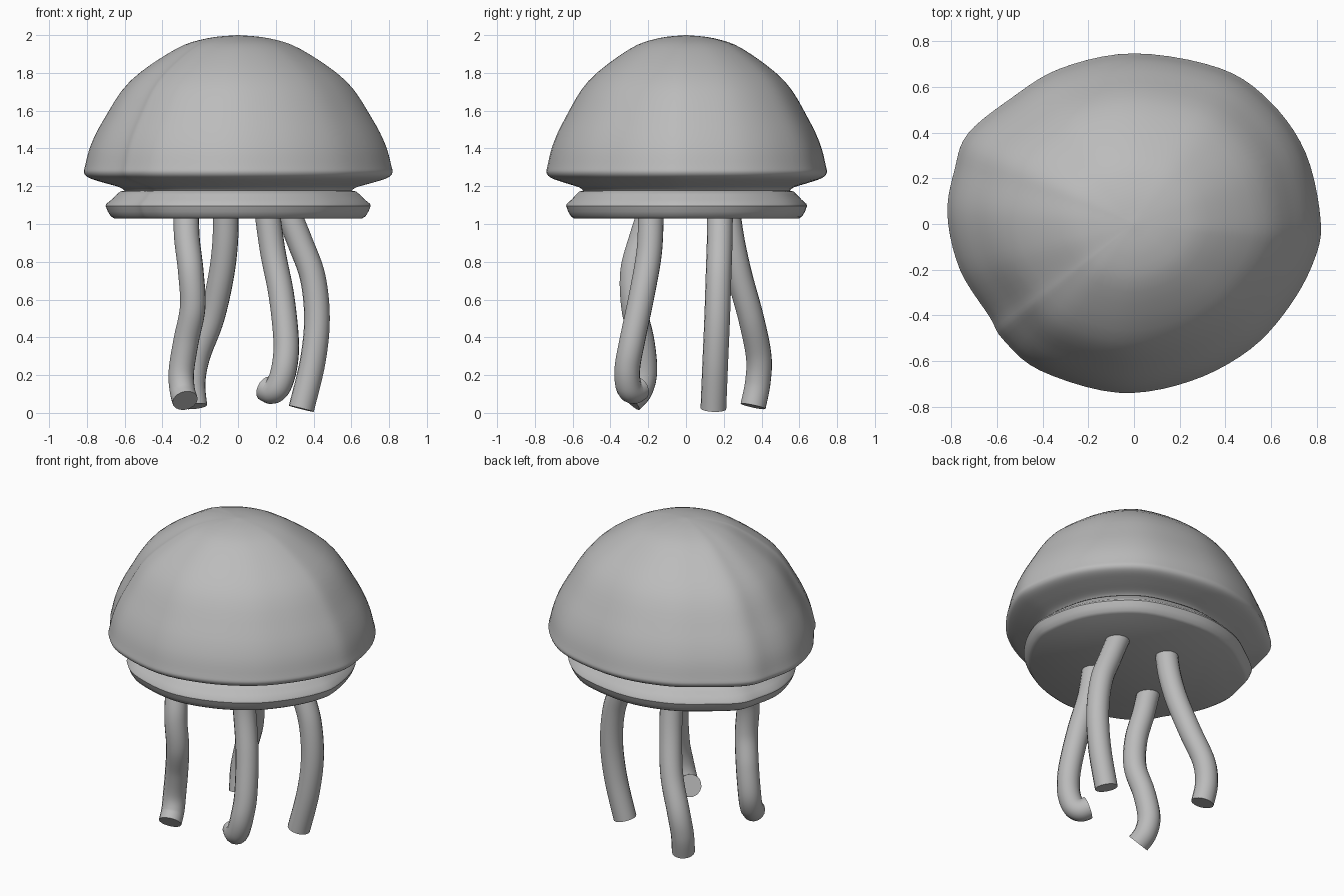
import bpy, bmesh, math

if "Cube" in bpy.data.objects:
    bpy.data.objects.remove(bpy.data.objects["Cube"])

grey = bpy.data.materials.new("soft_grey")
grey.diffuse_color = (0.5, 0.5, 0.5, 1)
grey.use_nodes = True
grey.node_tree.nodes["Principled BSDF"].inputs["Base Color"].default_value = grey.diffuse_color

# Uneven plan outline of the bell, counter-clockwise, seen from above
PLAN = [(.815, .02), (.75, .31), (.595, .534), (.376, .68), (0, .745), (-.32, .68),
        (-.54, .547), (-.726, .394), (-.783, .24), (-.815, .04), (-.76, -.2),
        (-.63, -.407), (-.573, -.503), (-.41, -.64), (-.07, -.737), (.245, -.687),
        (.508, -.547), (.683, -.354), (.79, -.15)]


def spline(pts, steps, closed):
    """Catmull-Rom curve through the points."""
    n, out = len(pts), []
    for i in range(n if closed else n - 1):
        if closed:
            p = [pts[(i + k) % n] for k in (-1, 0, 1, 2)]
        else:
            p = [pts[min(max(i + k, 0), n - 1)] for k in (-1, 0, 1, 2)]
        for s in range(steps):
            t = s / steps
            out.append(tuple(
                0.5 * (2 * b + (c - a) * t + (2 * a - 5 * b + 4 * c - d) * t * t
                       + (3 * b - a - 3 * c + d) * t ** 3)
                for a, b, c, d in zip(*p)))
    if not closed:
        out.append(tuple(pts[-1]))
    return out


OUTLINE = spline(PLAN, 5, True)


def finish(ob, angle):
    ob.data.materials.clear()
    ob.data.materials.append(grey)
    bpy.ops.object.select_all(action='DESELECT')
    ob.select_set(True)
    bpy.context.view_layer.objects.active = ob
    bpy.ops.object.shade_smooth_by_angle(angle=math.radians(angle))


def lathe(name, profile, angle):
    """Sweep a (scale, height) profile around the plan outline; close both ends."""
    bm = bmesh.new()
    rings = [[bm.verts.new((x * s, y * s, z)) for x, y in OUTLINE] for s, z in profile]
    n = len(OUTLINE)
    for a, b in zip(rings, rings[1:]):
        for i in range(n):
            j = (i + 1) % n
            bm.faces.new((a[i], a[j], b[j], b[i]))
    bm.faces.new(rings[0])
    bm.faces.new(rings[-1])
    bmesh.ops.recalc_face_normals(bm, faces=bm.faces)
    me = bpy.data.meshes.new(name)
    bm.to_mesh(me)
    bm.free()
    ob = bpy.data.objects.new(name, me)
    bpy.context.collection.objects.link(ob)
    finish(ob, angle)


def tentacle(name, pts, radius=0.068):
    """Round tube with flat ends along a smooth path."""
    cu = bpy.data.curves.new(name + "_path", 'CURVE')
    cu.dimensions = '3D'
    cu.bevel_depth, cu.bevel_resolution, cu.use_fill_caps = radius, 6, True
    path = spline(pts, 8, False)
    sp = cu.splines.new('POLY')
    sp.points.add(len(path) - 1)
    for p, co in zip(sp.points, path):
        p.co = (*co, 1)
    tmp = bpy.data.objects.new(name + "_path", cu)
    bpy.context.collection.objects.link(tmp)
    dg = bpy.context.evaluated_depsgraph_get()
    me = bpy.data.meshes.new_from_object(tmp.evaluated_get(dg))
    bpy.data.objects.remove(tmp)
    ob = bpy.data.objects.new(name, me)
    bpy.context.collection.objects.link(ob)
    finish(ob, 40)


# Domed bell, tucking in underneath to a narrow neck
lathe("bell", spline([(.004, 2), (.2, 1.983), (.405, 1.926), (.7, 1.757), (.87, 1.556),
                      (.955, 1.42), (.993, 1.31), (1, 1.27), (.965, 1.243), (.87, 1.218),
                      (.77, 1.195), (.735, 1.175), (.74, 1.165)], 4, False), 50)

# Flared rim below the neck with a flat underside
lathe("rim", [(.73, 1.178), (.765, 1.172), (.79, 1.155), (.82, 1.13), (.855, 1.107),
              (.86, 1.095), (.845, 1.065), (.825, 1.04), (.805, 1.03)], 35)

# Four wavy tentacles hanging from the underside
tentacle("front_left_tentacle", [(-.275, -.19, 1.06), (-.27, -.235, .92), (-.25, -.28, .75),
                                 (-.24, -.275, .56), (-.275, -.235, .38), (-.30, -.22, .22),
                                 (-.295, -.245, .12), (-.28, -.295, .065)])
tentacle("back_left_tentacle", [(-.065, .22, 1.06), (-.068, .245, .9), (-.09, .285, .72),
                                (-.14, .345, .5), (-.215, .385, .3), (-.24, .38, .16),
                                (-.23, .355, .035)])
tentacle("front_right_tentacle", [(.155, -.185, 1.06), (.185, -.195, .85), (.23, -.235, .62),
                                  (.255, -.285, .38), (.245, -.31, .24), (.215, -.305, .145),
                                  (.18, -.28, .115), (.145, -.25, .13)])
tentacle("back_right_tentacle", [(.265, .18, 1.06), (.33, .178, .9), (.395, .172, .72),
                                 (.418, .165, .5), (.395, .155, .27), (.335, .145, .022)])
